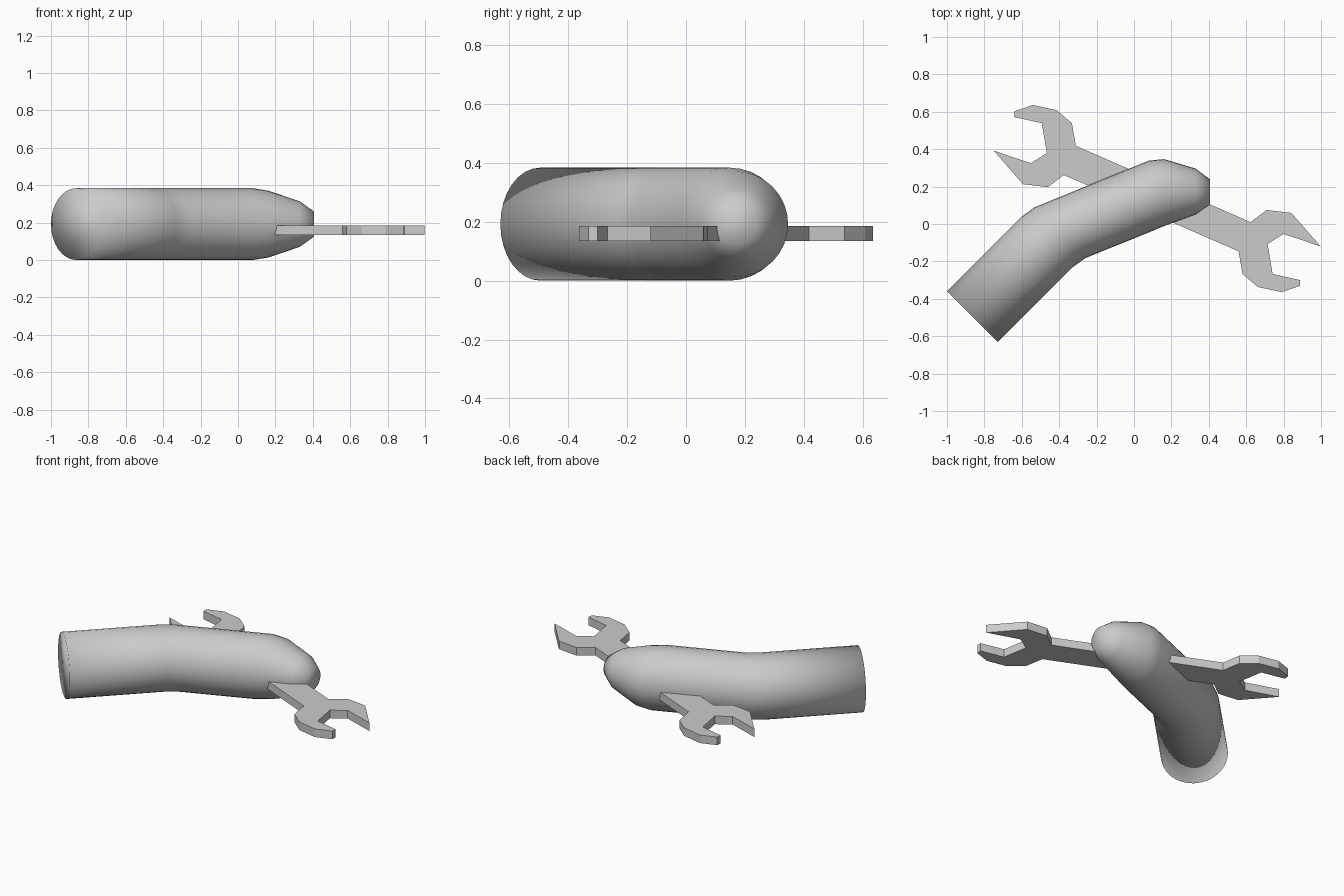
import bpy, bmesh
from math import sin, cos, pi, radians

if "Cube" in bpy.data.objects:
    bpy.data.objects.remove(bpy.data.objects["Cube"])


def finish(bm, name, smooth):
    bmesh.ops.recalc_face_normals(bm, faces=bm.faces)
    mesh = bpy.data.meshes.new(name)
    bm.to_mesh(mesh)
    bm.free()
    for p in mesh.polygons:
        p.use_smooth = smooth
    obj = bpy.data.objects.new(name, mesh)
    bpy.context.collection.objects.link(obj)
    return obj


# Bent handle: circular rings (x, y, radius, heading in degrees) skinned in order
R, SIDES = 0.192, 32
rings = [
    (-0.864, -0.495, R, 45),
    (-0.465, -0.096, R, 45),
    (-0.395, -0.046, R, 45),
    (0.08, 0.147, R, 0),
    (0.16, 0.168, 0.179, 0),
    (0.33, 0.174, 0.122, 0),
    (0.405, 0.172, 0.068, 0),
]
bm = bmesh.new()
loops = []
for x, y, r, heading in rings:
    h = radians(heading)
    loops.append([bm.verts.new((x - sin(h) * r * cos(a), y + cos(h) * r * cos(a), R + r * sin(a)))
                  for a in (2 * pi * i / SIDES for i in range(SIDES))])
for a, b in zip(loops, loops[1:]):
    for i in range(SIDES):
        j = (i + 1) % SIDES
        bm.faces.new((a[i], a[j], b[j], b[i]))
bm.faces.new(loops[0])
bm.faces.new(loops[-1])
finish(bm, "bent_handle", True)

# Double-ended wrench: one jaw outline, repeated by a half turn, then thickened
jaw = [(0.623, 0.01), (0.709, 0.075), (0.842, 0.059), (0.998, -0.12), (0.80, -0.053),
       (0.714, -0.107), (0.741, -0.267), (0.889, -0.30), (0.887, -0.331), (0.789, -0.364),
       (0.662, -0.337), (0.58, -0.267), (0.559, -0.146)]
CX, CY = 0.124, 0.136
outline = jaw + [(2 * CX - x, 2 * CY - y) for x, y in jaw]
bm = bmesh.new()
face = bm.faces.new([bm.verts.new((x, y, 0.134)) for x, y in outline])
top = bmesh.ops.extrude_face_region(bm, geom=[face])["geom"]
bmesh.ops.translate(bm, vec=(0, 0, 0.051),
                    verts=[g for g in top if isinstance(g, bmesh.types.BMVert)])
if not face.is_valid or all(len(e.link_faces) == 2 for e in bm.edges):
    pass
else:
    bmesh.ops.holes_fill(bm, edges=[e for e in bm.edges if e.is_boundary], sides=0)
finish(bm, "double_wrench", False)
